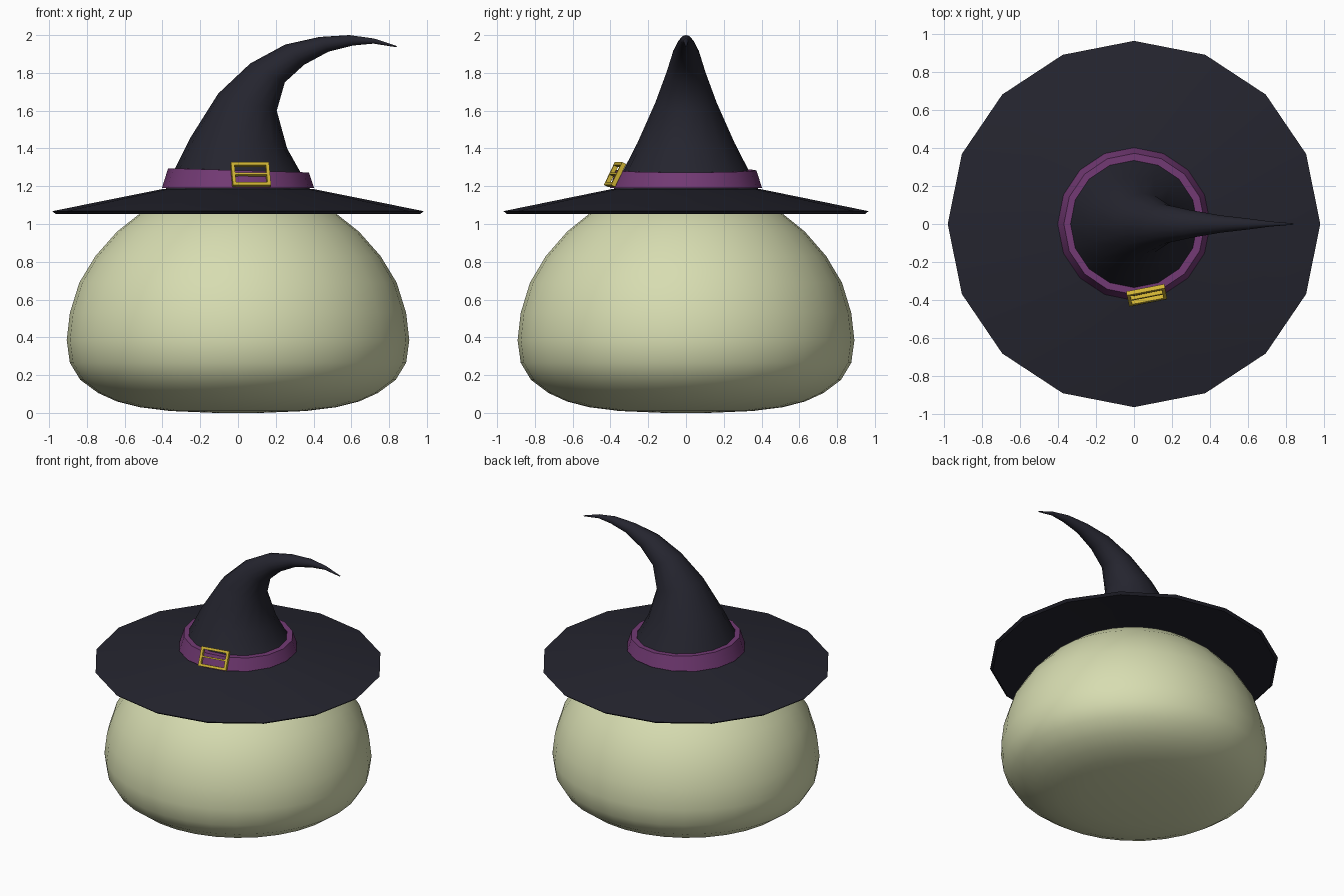
import bpy
import bmesh
import math
from mathutils import Matrix, Vector

cube = bpy.data.objects.get("Cube")
if cube:
    bpy.data.objects.remove(cube, do_unlink=True)


def material(name, rgb):
    mat = bpy.data.materials.new(name)
    mat.use_nodes = True
    color = (*rgb, 1.0)
    mat.diffuse_color = color
    bsdf = mat.node_tree.nodes["Principled BSDF"]
    bsdf.inputs["Base Color"].default_value = color
    bsdf.inputs["Roughness"].default_value = 0.8
    return mat


SKIN = material("pale green", (0.68, 0.72, 0.44))
CLOTH = material("midnight cloth", (0.018, 0.018, 0.028))
PURPLE = material("purple ribbon", (0.17, 0.042, 0.175))
GOLD = material("gold", (0.62, 0.45, 0.035))


def finish(name, bm, mat, angle=None):
    bmesh.ops.recalc_face_normals(bm, faces=bm.faces)
    mesh = bpy.data.meshes.new(name)
    bm.to_mesh(mesh)
    bm.free()
    mesh.materials.append(mat)
    obj = bpy.data.objects.new(name, mesh)
    bpy.context.collection.objects.link(obj)
    if angle:
        bpy.ops.object.select_all(action="DESELECT")
        obj.select_set(True)
        bpy.context.view_layer.objects.active = obj
        bpy.ops.object.shade_smooth_by_angle(angle=math.radians(angle))
    return obj


def loft(name, pairs, mat, sides, angle, depth=1.0, closed=False):
    """Skin round rings, each given by its left and right ends in the xz plane."""
    bm = bmesh.new()
    rings = []
    for lx, lz, rx, rz in pairs:
        left, right = Vector((lx, 0, lz)), Vector((rx, 0, rz))
        mid, half = (left + right) / 2, (right - left) / 2
        side = Vector((0, half.length * depth, 0))
        rings.append([bm.verts.new(mid + half * math.cos(a) + side * math.sin(a))
                      for a in (math.tau * i / sides for i in range(sides))])
    following = rings[1:] + (rings[:1] if closed else [])
    for low, high in zip(rings, following):
        for i in range(sides):
            j = (i + 1) % sides
            bm.faces.new((low[i], low[j], high[j], high[i]))
    if not closed:
        bm.faces.new(rings[0])
        bm.faces.new(rings[-1])
    return finish(name, bm, mat, angle)


def turned(profile):
    return [(-r, z, r, z) for r, z in profile]


# Squat rounded body
loft("body", turned([
    (0.12, 0.0), (0.36, 0.01), (0.52, 0.03), (0.64, 0.06), (0.74, 0.105),
    (0.835, 0.175), (0.89, 0.265), (0.907, 0.385), (0.89, 0.53), (0.84, 0.69),
    (0.755, 0.83), (0.64, 0.96), (0.52, 1.055), (0.36, 1.13), (0.15, 1.165),
]), SKIN, 32, 60, depth=0.983)

# Wide brim with a shallow hollow underneath
loft("hat_brim", turned([
    (0.3, 1.1), (0.5, 1.09), (0.965, 1.053), (0.983, 1.068),
    (0.4, 1.185), (0.3, 1.19),
]), CLOTH, 16, 30, depth=0.983)

# Curling cone
loft("hat_cone", [
    (-0.39, 1.17, 0.39, 1.17), (-0.335, 1.29, 0.33, 1.275),
    (-0.25, 1.46, 0.26, 1.4), (-0.105, 1.69, 0.205, 1.6),
    (0.065, 1.85, 0.248, 1.75), (0.25, 1.95, 0.35, 1.843),
    (0.43, 1.99, 0.48, 1.913), (0.59, 2.0, 0.61, 1.945),
    (0.72, 1.982, 0.717, 1.955), (0.842, 1.942, 0.838, 1.936),
], CLOTH, 16, 60)

# Ribbon band around the base of the cone
loft("hat_band", [
    (-0.403, 1.19, 0.403, 1.19), (-0.37, 1.295, 0.375, 1.273),
    (-0.335, 1.295, 0.335, 1.273), (-0.36, 1.19, 0.36, 1.19),
], PURPLE, 16, 30, closed=True)

# Buckle: four frame bars and a prong, leaning back with the band
bm = bmesh.new()
WIDTH, HEIGHT, BAR = 0.205, 0.135, 0.018
bars = [(0, s * (HEIGHT - BAR) / 2, WIDTH, BAR) for s in (-1, 1)]
bars += [(s * (WIDTH - BAR) / 2, 0, BAR, HEIGHT) for s in (-1, 1)]
bars += [(0, 0, WIDTH, BAR * 0.6)]
for x, z, w, h in bars:
    bmesh.ops.create_cube(bm, size=1, matrix=Matrix.Translation((x, 0, z))
                          @ Matrix.Diagonal((w, 0.024, h, 1)))
buckle = finish("buckle", bm, GOLD)
buckle.location = (0.067, -0.376, 1.262)
buckle.rotation_euler = (math.radians(-26), 0, math.radians(11))
